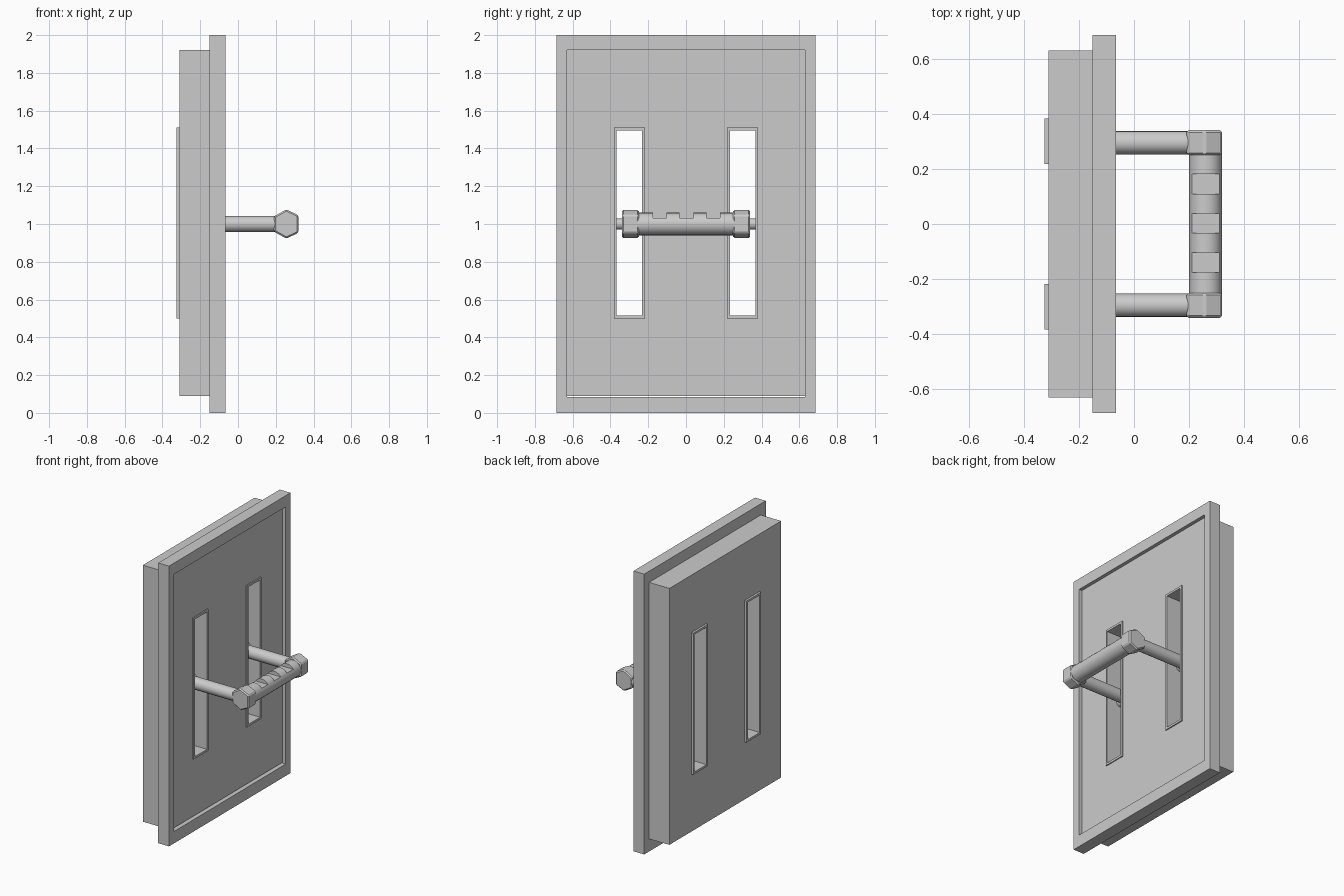
import bpy, bmesh, math

if "Cube" in bpy.data.objects:
    bpy.data.objects.remove(bpy.data.objects["Cube"])

def box(name, lo, hi):
    bpy.ops.mesh.primitive_cube_add(size=1, location=[(a + b) / 2 for a, b in zip(lo, hi)])
    ob = bpy.context.object
    ob.name = name
    ob.scale = [b - a for a, b in zip(lo, hi)]
    bpy.ops.object.transform_apply(location=True, rotation=True, scale=True)
    return ob

def cylinder(name, axis, center, radius, length, sides):
    rot = (0, math.pi / 2, 0) if axis == 'X' else (math.pi / 2, 0, 0)
    bpy.ops.mesh.primitive_cylinder_add(vertices=sides, radius=radius, depth=length,
                                        location=center, rotation=rot)
    ob = bpy.context.object
    ob.name = name
    bpy.ops.object.transform_apply(location=True, rotation=True, scale=True)
    bpy.ops.object.shade_smooth_by_angle(angle=math.radians(40))
    return ob

def cut(ob, cutter):
    m = ob.modifiers.new("cut", 'BOOLEAN')
    m.operation, m.solver, m.object = 'DIFFERENCE', 'EXACT', cutter
    bpy.context.view_layer.objects.active = ob
    bpy.ops.object.modifier_apply(modifier=m.name)
    bpy.data.objects.remove(cutter, do_unlink=True)

def rect_ring(name, x0, x1, outer, inner):
    """Rectangular ring in the yz plane; outer/inner = (y0, y1, z0, z1)."""
    bm = bmesh.new()
    loops = []
    for x, (y0, y1, z0, z1) in ((x0, outer), (x1, outer), (x1, inner), (x0, inner)):
        loops.append([bm.verts.new((x, y, z)) for y, z in ((y0, z0), (y1, z0), (y1, z1), (y0, z1))])
    for k in range(4):
        a, b = loops[k], loops[(k + 1) % 4]
        for i in range(4):
            j = (i + 1) % 4
            bm.faces.new((a[i], a[j], b[j], b[i]))
    bmesh.ops.recalc_face_normals(bm, faces=bm.faces)
    me = bpy.data.meshes.new(name)
    bm.to_mesh(me)
    bm.free()
    ob = bpy.data.objects.new(name, me)
    bpy.context.collection.objects.link(ob)
    return ob

def prism(name, profile, y0, y1, bevel):
    """Extrude an xz profile along y, with softened edges."""
    bm = bmesh.new()
    a = [bm.verts.new((x, y0, z)) for x, z in profile]
    b = [bm.verts.new((x, y1, z)) for x, z in profile]
    bm.faces.new(a)
    bm.faces.new(b[::-1])
    n = len(a)
    for i in range(n):
        bm.faces.new((a[i], a[(i + 1) % n], b[(i + 1) % n], b[i]))
    bmesh.ops.recalc_face_normals(bm, faces=bm.faces)
    me = bpy.data.meshes.new(name)
    bm.to_mesh(me)
    bm.free()
    ob = bpy.data.objects.new(name, me)
    bpy.context.collection.objects.link(ob)
    m = ob.modifiers.new("bevel", 'BEVEL')
    m.width, m.segments = bevel, 1
    return ob

# Backing panel with two vertical slots
panel = box("panel", (-0.31, -0.63, 0.09), (-0.09, 0.63, 1.92))
for s in (-1, 1):
    cut(panel, box("slot_cutter", (-0.5, s * 0.30 - 0.07, 0.51), (0.1, s * 0.30 + 0.07, 1.5)))

# Outer frame
rect_ring("frame", -0.15, -0.065, (-0.685, 0.685, 0, 2), (-0.63, 0.63, 0.085, 1.92))

knob = [(0.19, 0.96), (0.19, 1.04), (0.255, 1.077), (0.32, 1.047),
        (0.32, 0.953), (0.255, 0.923)]
for s, side in ((-1, "left"), (1, "right")):
    c = s * 0.30
    # Slot liner
    rect_ring(side + "_slot_rim", -0.325, -0.082, (c - 0.082, c + 0.082, 0.5, 1.51),
              (c - 0.067, c + 0.067, 0.515, 1.495))
    # Handle arm, its pivot pin and corner knob
    y = s * 0.295
    cylinder(side + "_arm", 'X', (-0.01, y, 1), 0.043, 0.44, 16)
    cylinder(side + "_pin", 'Y', (-0.19, c, 1), 0.03, 0.14, 12)
    prism(side + "_knob", knob, y - 0.045, y + 0.045, 0.008)

# Grip bar with three finger notches on top
grip = cylinder("grip", 'Y', (0.26, 0, 1), 0.06, 0.52, 20)
for y in (-0.14, 0.0025, 0.145):
    cut(grip, box("notch_cutter", (0.1, y - 0.036, 1.033), (0.4, y + 0.036, 1.2)))
